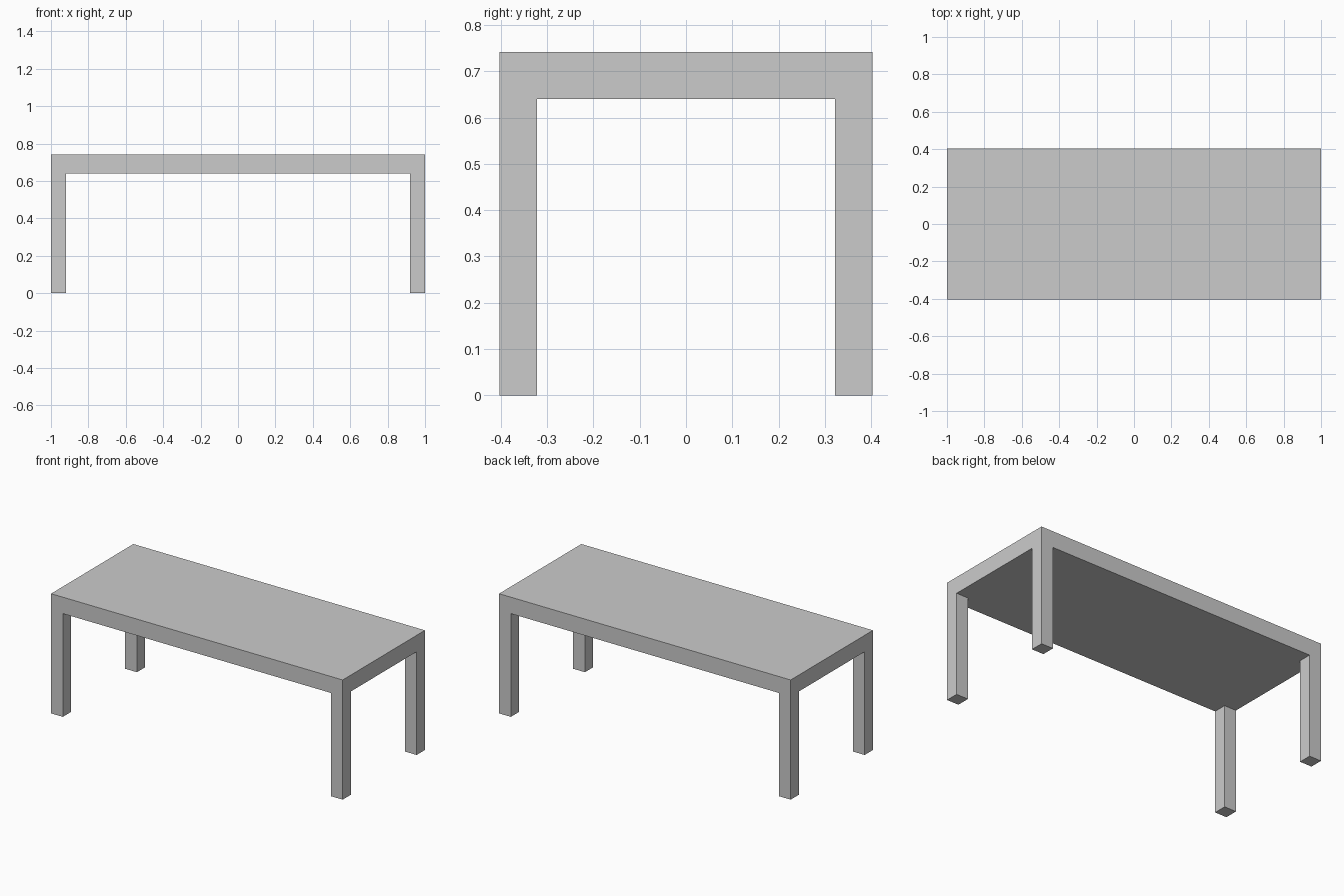
import bpy, bmesh

if "Cube" in bpy.data.objects:
    bpy.data.objects.remove(bpy.data.objects["Cube"])

HALF_X, HALF_Y = 1.0, 0.403
LEG = 0.081
Z_UNDER, Z_TOP = 0.64, 0.742

xs = [-HALF_X, -HALF_X + LEG, HALF_X - LEG, HALF_X]
ys = [-HALF_Y, -HALF_Y + LEG, HALF_Y - LEG, HALF_Y]


def extrude(bm, faces, dz):
    """Push a group of faces straight up or down."""
    result = bmesh.ops.extrude_face_region(bm, geom=faces)
    moved = [v for v in result["geom"] if isinstance(v, bmesh.types.BMVert)]
    bmesh.ops.translate(bm, verts=moved, vec=(0, 0, dz))
    bmesh.ops.delete(bm, geom=[f for f in faces if f.is_valid], context="FACES_ONLY")


bm = bmesh.new()

# Underside of the top, split so each corner cell is a leg footprint
grid = [[bm.verts.new((x, y, Z_UNDER)) for y in ys] for x in xs]
under = {}
for i in range(3):
    for j in range(3):
        under[i, j] = bm.faces.new((grid[i][j], grid[i][j + 1],
                                    grid[i + 1][j + 1], grid[i + 1][j]))

# Solid slab top
upper = bmesh.ops.duplicate(bm, geom=list(under.values()))["geom"]
extrude(bm, [f for f in upper if isinstance(f, bmesh.types.BMFace)], Z_TOP - Z_UNDER)

# Four legs, flush with the slab's corners
for i in (0, 2):
    for j in (0, 2):
        extrude(bm, [under[i, j]], -Z_UNDER)

# Weld the parts and merge coplanar faces
bmesh.ops.remove_doubles(bm, verts=bm.verts[:], dist=1e-5)
bmesh.ops.dissolve_limit(bm, angle_limit=0.01, verts=bm.verts[:], edges=bm.edges[:])
bmesh.ops.recalc_face_normals(bm, faces=bm.faces[:])

mesh = bpy.data.meshes.new("table")
bm.to_mesh(mesh)
bm.free()
bpy.context.collection.objects.link(bpy.data.objects.new("table", mesh))
